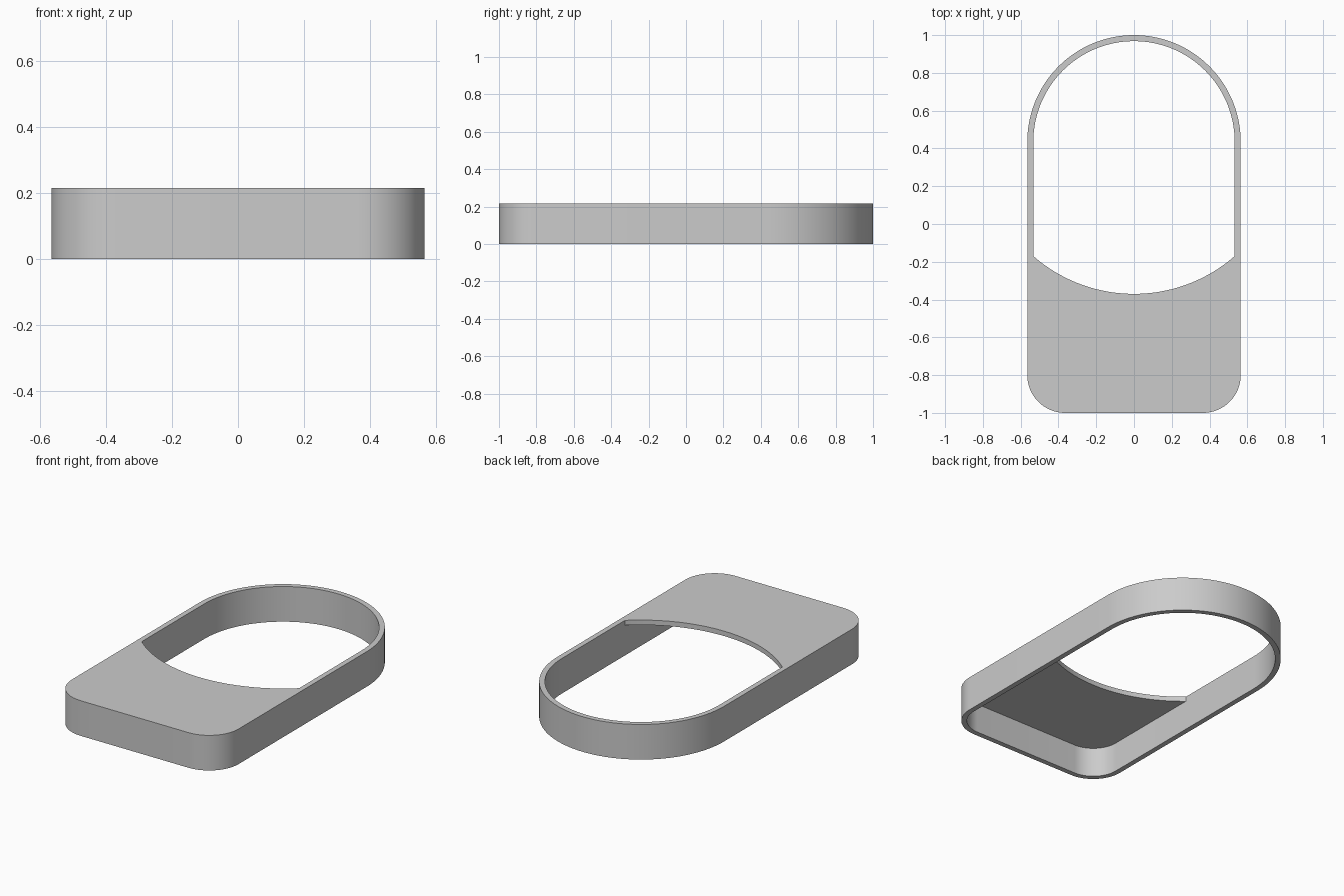
import bpy, bmesh, math

cube = bpy.data.objects.get("Cube")
if cube:
    bpy.data.objects.remove(cube, do_unlink=True)

HALF_WIDTH, HEIGHT, WALL, PLATE = 0.565, 0.215, 0.032, 0.03
BACK_CENTRE, SPLIT, CORNER, DIP = 0.435, -0.17, 0.2, 0.2
ROUND, SMALL, BOW = 64, 16, 40   # segments per arc


def arc(cx, cy, r, start, end, n):
    angles = [start + (end - start) * i / n for i in range(n + 1)]
    return [(cx + r * math.cos(a), cy + r * math.sin(a)) for a in angles]


def outline(inset):
    """Back half (round end) and front half (small corners) of the plan."""
    hw, r, c = HALF_WIDTH - inset, CORNER - inset, HALF_WIDTH - CORNER
    back = [(hw, SPLIT)] + arc(0, BACK_CENTRE, hw, 0, math.pi, ROUND) + [(-hw, SPLIT)]
    front = arc(-c, CORNER - 1, r, math.pi, 1.5 * math.pi, SMALL)
    front += arc(c, CORNER - 1, r, 1.5 * math.pi, 2 * math.pi, SMALL)
    return back, front


bm = bmesh.new()


def level(points, z):
    return [bm.verts.new((x, y, z)) for x, y in points]


def strip(a, b, closed=False):
    n = len(a)
    for i in range(n if closed else n - 1):
        j = (i + 1) % n
        bm.faces.new((a[i], a[j], b[j], b[i]))


outer_back, outer_front = outline(0)
inner_back, inner_front = outline(WALL)
nb = len(outer_back)
under = HEIGHT - PLATE

# Outer wall, bottom rim and inner wall
outer_low = level(outer_back + outer_front, 0)
outer_top = level(outer_back + outer_front, HEIGHT)
inner_low = level(inner_back + inner_front, 0)
inner_mid = level(inner_back + inner_front, under)
inner_top = level(inner_back, HEIGHT)
strip(outer_low, outer_top, True)
strip(inner_low, outer_low, True)
strip(inner_mid, inner_low, True)
strip(inner_top, inner_mid[:nb])
strip(outer_top[:nb], inner_top)

# Bowed edge of the front plate, from left to right
w = HALF_WIDTH - WALL
radius = (w * w + DIP * DIP) / (2 * DIP)
half = math.asin(w / radius)
bow = arc(0, SPLIT - DIP + radius, radius,
          -math.pi / 2 - half, -math.pi / 2 + half, BOW)[1:-1]
bow_top = [inner_top[-1]] + level(bow, HEIGHT) + [inner_top[0]]
bow_mid = [inner_mid[nb - 1]] + level(bow, under) + [inner_mid[0]]
strip(bow_top, bow_mid)

# Plate top and underside
bm.faces.new(outer_top[nb - 1:] + [outer_top[0]] + bow_top[::-1])
bm.faces.new(inner_mid[nb:] + bow_mid[::-1])
bmesh.ops.recalc_face_normals(bm, faces=bm.faces)

mesh = bpy.data.meshes.new("rounded_frame")
bm.to_mesh(mesh)
bm.free()
frame = bpy.data.objects.new("rounded_frame", mesh)
bpy.context.collection.objects.link(frame)

# Plain grey
grey = bpy.data.materials.new("light_grey")
grey.use_nodes = True
colour = (0.6, 0.6, 0.6, 1)
grey.diffuse_color = colour
grey.node_tree.nodes["Principled BSDF"].inputs["Base Color"].default_value = colour
mesh.materials.append(grey)

bpy.context.view_layer.objects.active = frame
frame.select_set(True)
bpy.ops.object.shade_smooth_by_angle(angle=math.radians(30))
